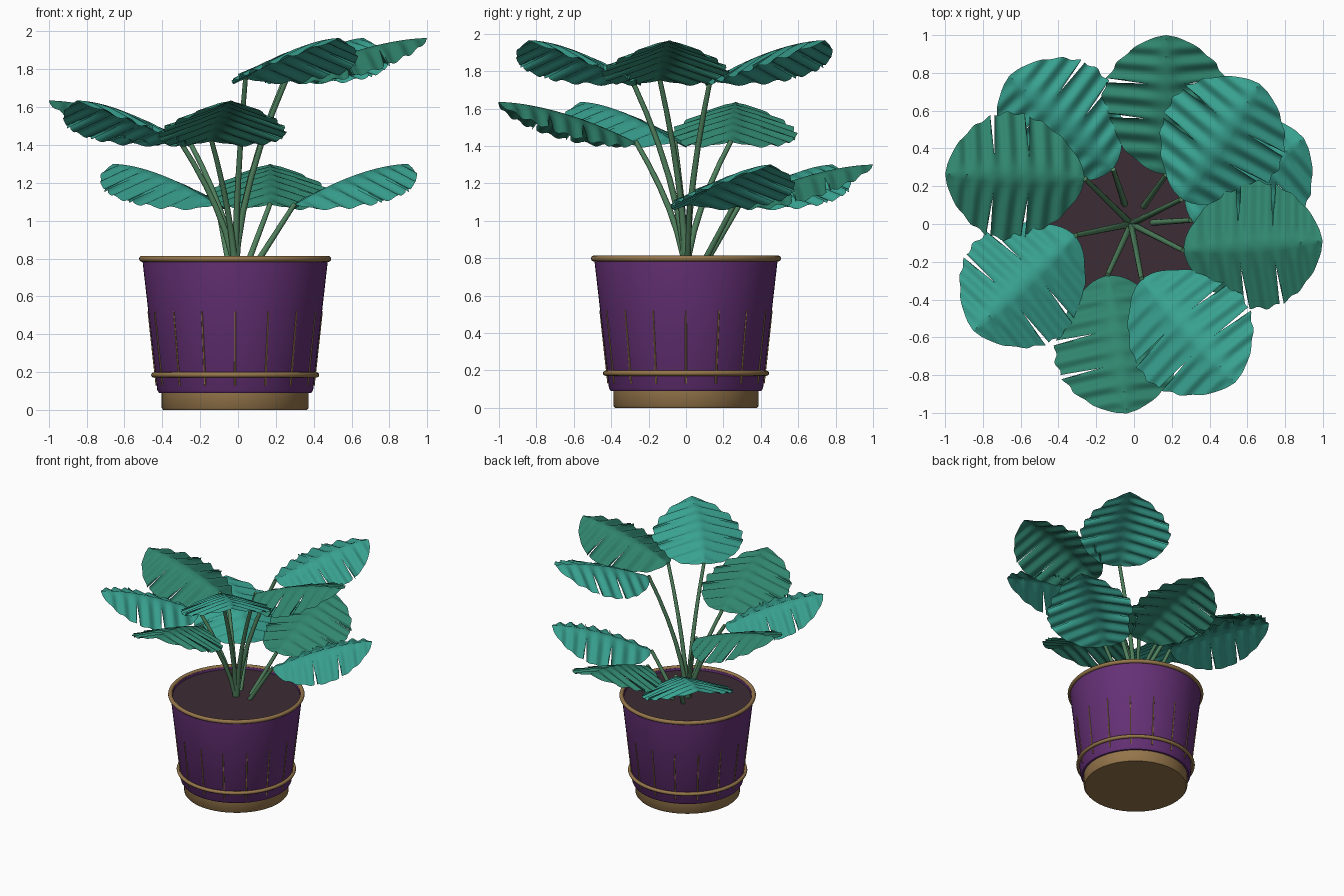
import bpy, bmesh, math
from mathutils import Vector

if "Cube" in bpy.data.objects:
    bpy.data.objects.remove(bpy.data.objects["Cube"])

CX, CY = -0.015, 0.0


def material(name, rgb):
    m = bpy.data.materials.new(name)
    m.diffuse_color = (*rgb, 1)
    m.use_nodes = True
    m.node_tree.nodes["Principled BSDF"].inputs["Base Color"].default_value = m.diffuse_color
    return m


TEAL = material("teal_leaf", (0.04, 0.36, 0.28))
GREEN = material("green_leaf", (0.03, 0.24, 0.16))
STEM = material("stem_green", (0.08, 0.22, 0.11))
PURPLE = material("purple_glaze", (0.13, 0.03, 0.18))
TAN = material("tan_trim", (0.30, 0.18, 0.07))
SOIL = material("dark_soil", (0.045, 0.025, 0.035))


def add_mesh(name, verts, faces, mat, angle=40):
    me = bpy.data.meshes.new(name)
    me.from_pydata(verts, [], faces)
    ob = bpy.data.objects.new(name, me)
    bpy.context.collection.objects.link(ob)
    bm = bmesh.new()
    bm.from_mesh(me)
    bmesh.ops.remove_doubles(bm, verts=bm.verts, dist=1e-5)
    bmesh.ops.recalc_face_normals(bm, faces=bm.faces)
    bm.to_mesh(me)
    bm.free()
    me.materials.append(mat)
    bpy.ops.object.select_all(action='DESELECT')
    ob.select_set(True)
    bpy.context.view_layer.objects.active = ob
    bpy.ops.object.shade_smooth_by_angle(angle=math.radians(angle))
    return ob


def lathe(name, profile, mat, seg=64):
    verts, faces, n = [], [], len(profile)
    for i in range(seg):
        a = 2 * math.pi * i / seg
        verts += [(CX + r * math.cos(a), CY + r * math.sin(a), z) for r, z in profile]
    for i in range(seg):
        j = (i + 1) % seg
        faces += [(i * n + k, j * n + k, j * n + k + 1, i * n + k + 1) for k in range(n - 1)]
    return add_mesh(name, verts, faces, mat)


def ring(name, r, z, minor, mat):
    pts = [(r + minor * math.cos(t * math.pi / 6), z + minor * math.sin(t * math.pi / 6))
           for t in range(13)]
    return lathe(name, pts, mat)


def tube(name, pts, r0, r1, mat, sides=10):
    verts, faces, n = [], [], len(pts)
    for i, p in enumerate(pts):
        d = (pts[min(i + 1, n - 1)] - pts[max(i - 1, 0)]).normalized()
        side = d.cross(Vector((0.3, 1, 0))).normalized()
        up = d.cross(side)
        r = r0 + (r1 - r0) * i / (n - 1)
        for k in range(sides):
            a = 2 * math.pi * k / sides
            verts.append(p + side * r * math.cos(a) + up * r * math.sin(a))
    for i in range(n - 1):
        for k in range(sides):
            m = (k + 1) % sides
            faces.append((i * sides + k, i * sides + m, (i + 1) * sides + m, (i + 1) * sides + k))
    faces += [tuple(range(sides)), tuple(range((n - 1) * sides, n * sides))]
    return add_mesh(name, verts, faces, mat, 50)


# pot: foot, tapered body, soil and trim rings
lathe("pot_foot", [(0, 0), (0.38, 0), (0.388, 0.01), (0.388, 0.1), (0, 0.1)], TAN)
lathe("pot_body", [(0.36, 0.09), (0.402, 0.09), (0.412, 0.105), (0.49, 0.79),
                   (0.49, 0.8), (0.475, 0.8), (0.47, 0.76)], PURPLE)
lathe("soil", [(0, 0.785), (0.475, 0.782)], SOIL)
ring("rim_trim", 0.492, 0.798, 0.016, TAN)
ring("lower_trim", 0.43, 0.185, 0.014, TAN)

# sixteen slim ribs around the lower body
for i in range(16):
    a = 2 * math.pi * i / 16
    out = Vector((math.cos(a), math.sin(a), 0))
    foot, top = (Vector((CX, CY, z)) + out * (0.412 + 0.114 * (z - 0.105)) for z in (0.13, 0.52))
    tube(f"pot_rib_{i}", [foot, top], 0.006, 0.004, TAN, 6)


# pleated, ridged leaf with tapering slits on both sides
def leaf(name, base, yaw, mat):
    length, half, pleats, nv = 0.74, 0.335, 8, 8
    slits = (25, 41)
    rows = []
    for i in range(65):
        rows += [(i / 64, -1), (i / 64, 1)] if i in slits else [(i / 64, 0)]
    vs = [k / nv for k in range(-nv, nv + 1)]
    verts, faces, n = [], [], len(vs)
    ca, sa = math.cos(yaw), math.sin(yaw)
    for u, gap in rows:
        phase = math.sin(2 * math.pi * pleats * u)
        w = half * max(math.sin(math.pi * u), 0) ** 0.6 * (1 + 0.025 * phase)
        for v in vs:
            av = abs(v)
            spread = max(0, av - 0.35)
            x = length * u + gap * 0.018 * spread + 0.03 * av * math.sin(math.pi * u)
            y = v * w
            z = 0.215 * (1 - (1 - u) ** 1.7) - 0.115 * abs(y) / half
            z += 0.011 * phase * min(1, av * 3) * min(1, w / 0.2) - gap * 0.012 * spread
            verts.append((base[0] + x * ca - y * sa, base[1] + x * sa + y * ca, base[2] + z))
    for r in range(len(rows) - 1):
        split = rows[r][1] == -1 and rows[r + 1][1] == 1
        for k in range(n - 1):
            if split and min(abs(vs[k]), abs(vs[k + 1])) > 0.3:
                continue
            faces.append((r * n + k, r * n + k + 1, (r + 1) * n + k + 1, (r + 1) * n + k))
    ob = add_mesh(name, verts, faces, mat, 50)
    # keep the upper side facing up
    if sum(p.normal.z for p in ob.data.polygons) < 0:
        ob.data.flip_normals()


# three tiers of three leaves: base x, base y, leaf direction
tiers = [
    ("low", 1.085, 1.0, [(0.30, 0.02, 36), (0.17, 0.26, 90), (-0.11, 0.29, 138)]),
    ("middle", 1.42, 1.6, [(-0.26, 0.24, 178), (-0.31, -0.06, 223), (-0.14, -0.27, 278)]),
    ("top", 1.75, 1.7, [(0.04, -0.29, 312), (0.26, -0.14, 4), (0.25, 0.13, 56)]),
]
count = 0
for tier, z, bend, leaves in tiers:
    for x, y, deg in leaves:
        leaf(f"{tier}_leaf_{count}", (x, y, z), math.radians(deg), GREEN if count % 2 else TEAL)
        start = Vector((CX, CY, 0.6 if tier == "low" else 0.7))
        path = []
        for s in range(7):
            t = s / 6
            h = t ** bend
            path.append(Vector((start.x + (x - start.x) * h, start.y + (y - start.y) * h,
                                start.z + (z + 0.005 - start.z) * t)))
        tube(f"{tier}_stalk_{count}", path, 0.019, 0.013, STEM)
        count += 1
